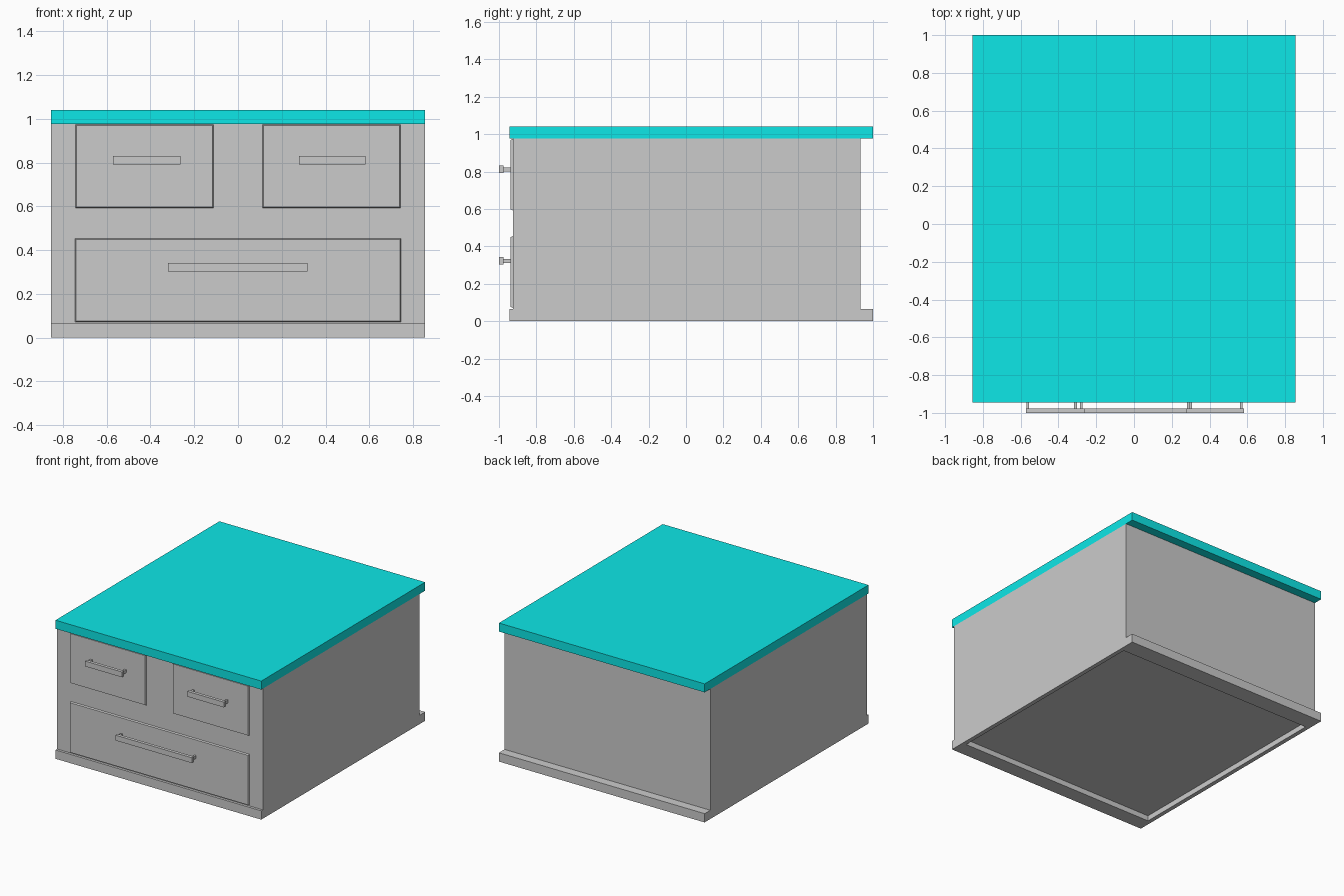
import bpy, bmesh

if "Cube" in bpy.data.objects:
    bpy.data.objects.remove(bpy.data.objects["Cube"])

HALF_W = 0.855


def finish(name, bm):
    bmesh.ops.recalc_face_normals(bm, faces=bm.faces)
    mesh = bpy.data.meshes.new(name)
    bm.to_mesh(mesh)
    bm.free()
    obj = bpy.data.objects.new(name, mesh)
    bpy.context.collection.objects.link(obj)
    return obj


def add_box(bm, x0, x1, y0, y1, z0, z1):
    verts = bmesh.ops.create_cube(bm, size=1)["verts"]
    for v in verts:
        v.co = (x1 if v.co.x > 0 else x0,
                y1 if v.co.y > 0 else y0,
                z1 if v.co.z > 0 else z0)
    return verts


# Cabinet: side profile with plinth lips, extruded across the width
profile = [(-0.945, 0), (1.0, 0), (1.0, 0.066), (0.933, 0.066), (0.933, 0.977),
           (-0.926, 0.977), (-0.926, 0.066), (-0.945, 0.066)]
bm = bmesh.new()
side = bm.faces.new([bm.verts.new((-HALF_W, y, z)) for y, z in profile])
ext = bmesh.ops.extrude_face_region(bm, geom=[side])
bmesh.ops.translate(bm, vec=(2 * HALF_W, 0, 0),
                    verts=[g for g in ext["geom"] if isinstance(g, bmesh.types.BMVert)])

# Recessed underside inside the plinth
bottom = next(f for f in bm.faces if all(v.co.z < 1e-5 for v in f.verts))
bmesh.ops.inset_region(bm, faces=[bottom], thickness=0.045)
for v in bottom.verts:
    v.co.y = 0.87 if v.co.y > 0 else -0.83
ext = bmesh.ops.extrude_face_region(bm, geom=[bottom])
bmesh.ops.translate(bm, vec=(0, 0, 0.04),
                    verts=[g for g in ext["geom"] if isinstance(g, bmesh.types.BMVert)])
if bottom.is_valid:
    bmesh.ops.delete(bm, geom=[bottom], context="FACES_ONLY")
finish("cabinet_body", bm)

# Coloured top slab
bm = bmesh.new()
add_box(bm, -HALF_W, HALF_W, -0.945, 1.0, 0.977, 1.041)
top = finish("top_slab", bm)
mat = bpy.data.materials.new("turquoise")
mat.diffuse_color = (0.004, 0.8, 0.8, 1)
mat.use_nodes = True
mat.node_tree.nodes["Principled BSDF"].inputs["Base Color"].default_value = mat.diffuse_color
top.data.materials.append(mat)


def drawer(name, x0, x1, z0, z1):
    # Raised front with sloping edges
    bm = bmesh.new()
    cx, cz, t = (x0 + x1) / 2, (z0 + z1) / 2, 0.008
    for v in add_box(bm, x0, x1, -0.937, -0.92, z0, z1):
        if v.co.y < -0.93:
            v.co.x += t if v.co.x < cx else -t
            v.co.z += t if v.co.z < cz else -t
    finish(name + "_front", bm)


def handle(name, x0, x1, z):
    # Bar on two short posts
    bm = bmesh.new()
    add_box(bm, x0, x1, -1.0, -0.976, z - 0.02, z + 0.02)
    for px in (x0 + 0.009, x1 - 0.016):
        add_box(bm, px - 0.007, px + 0.007, -0.976, -0.93, z - 0.011, z + 0.011)
    finish(name + "_handle", bm)


drawer("left_drawer", -0.746, -0.108, 0.59, 0.977)
drawer("right_drawer", 0.108, 0.746, 0.59, 0.977)
drawer("bottom_drawer", -0.747, 0.747, 0.068, 0.457)
handle("left_drawer", -0.571, -0.263, 0.811)
handle("right_drawer", 0.278, 0.583, 0.811)
handle("bottom_drawer", -0.319, 0.317, 0.322)
